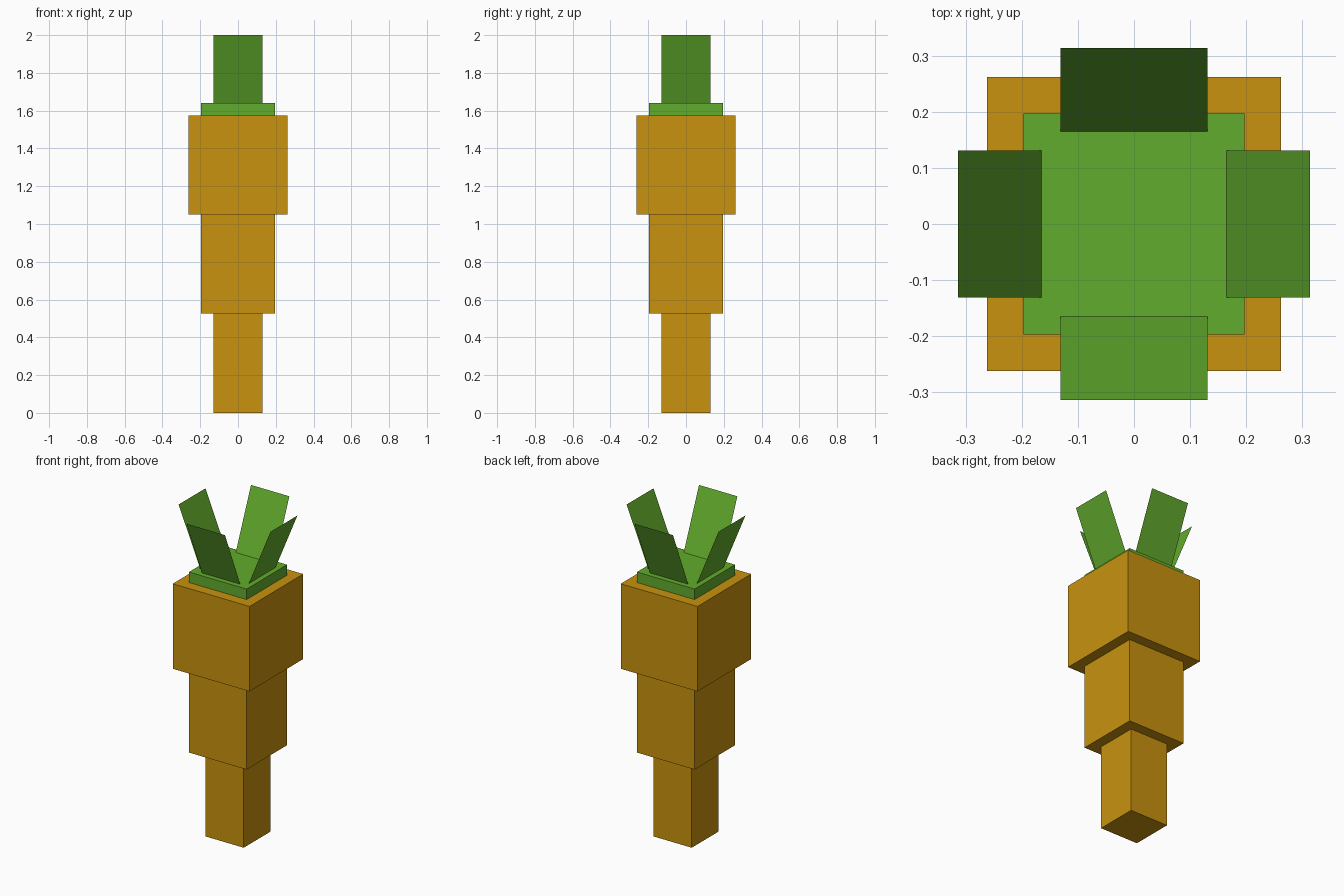
import bpy
import bmesh
from math import pi
from mathutils import Matrix

default = bpy.data.objects.get("Cube")
if default:
    bpy.data.objects.remove(default, do_unlink=True)


def make_material(name, rgb):
    mat = bpy.data.materials.new(name)
    mat.use_nodes = True
    mat.diffuse_color = (*rgb, 1)
    mat.node_tree.nodes["Principled BSDF"].inputs["Base Color"].default_value = (*rgb, 1)
    return mat


def finish(name, bm, mat):
    mesh = bpy.data.meshes.new(name)
    bm.to_mesh(mesh)
    bm.free()
    mesh.materials.append(mat)
    obj = bpy.data.objects.new(name, mesh)
    bpy.context.collection.objects.link(obj)
    return obj


def box(name, half, bottom, top, mat):
    bm = bmesh.new()
    bmesh.ops.create_cube(bm, size=1)
    bmesh.ops.scale(bm, vec=(2 * half, 2 * half, top - bottom), verts=bm.verts)
    bmesh.ops.translate(bm, vec=(0, 0, (bottom + top) / 2), verts=bm.verts)
    return finish(name, bm, mat)


def leaf(name, angle, mat):
    # Flat blade leaning outward from the crown
    bm = bmesh.new()
    w = 0.131
    corners = [(w, -0.165, CROWN_TOP), (-w, -0.165, CROWN_TOP),
               (-w, -0.314, 2), (w, -0.314, 2)]
    bm.faces.new([bm.verts.new(c) for c in corners])
    bmesh.ops.rotate(bm, cent=(0, 0, 0), matrix=Matrix.Rotation(angle, 3, "Z"), verts=bm.verts)
    return finish(name, bm, mat)


orange = make_material("root_orange", (0.578, 0.287, 0.0045))
green = make_material("leaf_green", (0.122, 0.413, 0.026))

STEP = 0.525
CROWN_TOP = 1.64

# Root: three stacked blocks, widening upward
for i, part in enumerate(("root_tip", "root_middle", "root_top")):
    box(part, 0.131 + i * 0.0655, i * STEP, (i + 1) * STEP, orange)

# Crown plate and four leaves
box("crown", 0.197, 3 * STEP, CROWN_TOP, green)
for i, side in enumerate(("front", "left", "back", "right")):
    leaf(side + "_leaf", i * pi / 2, green)
